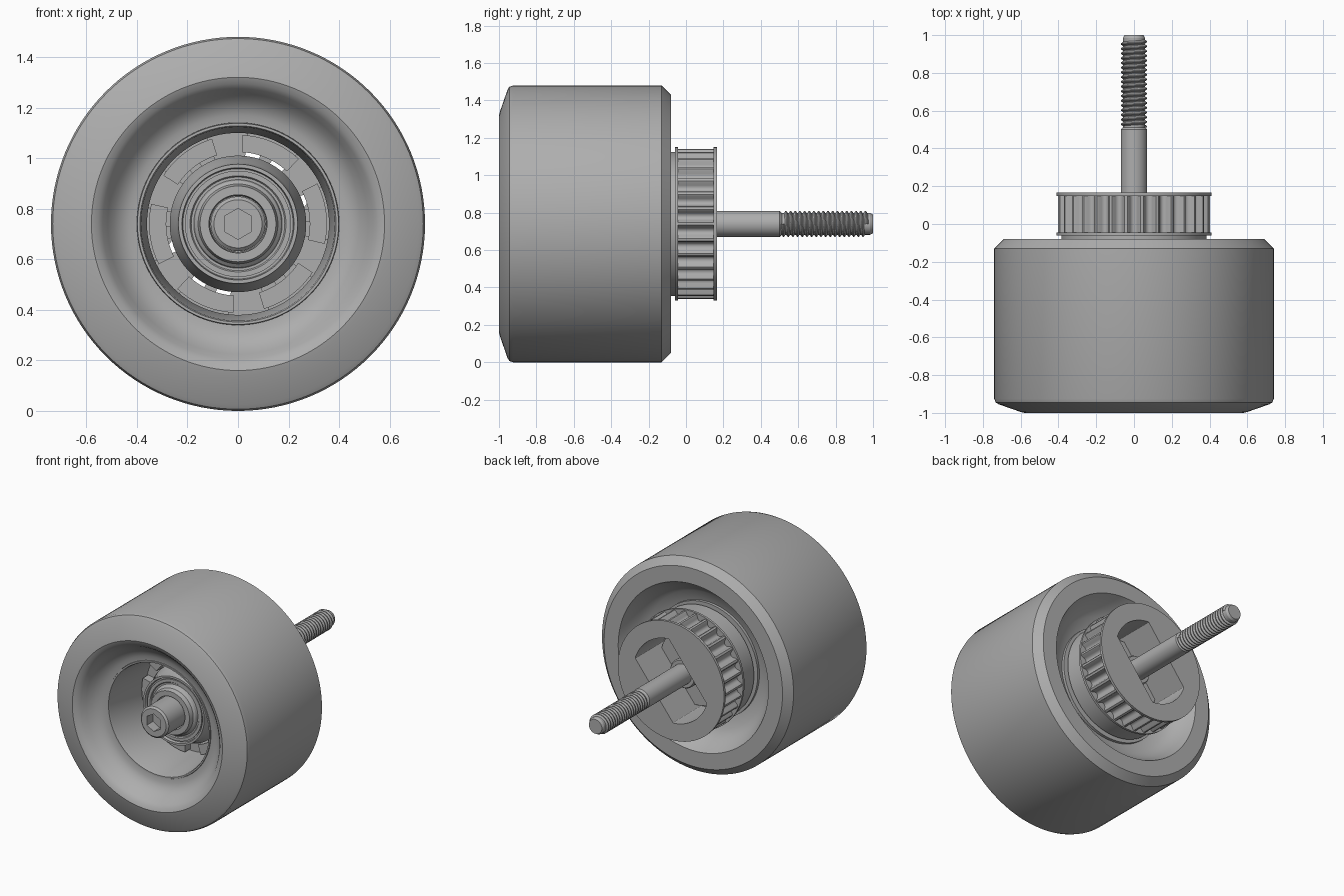
import bpy, bmesh
from math import sin, cos, pi, radians, tau

if "Cube" in bpy.data.objects:
    bpy.data.objects.remove(bpy.data.objects["Cube"])

AXLE_Z = 0.74
grey = bpy.data.materials.new("mid_grey")
grey.use_nodes = True
grey.diffuse_color = (0.42, 0.42, 0.42, 1)
grey.node_tree.nodes["Principled BSDF"].inputs["Base Color"].default_value = grey.diffuse_color


def finish(bm, name):
    bmesh.ops.remove_doubles(bm, verts=bm.verts, dist=1e-5)
    bmesh.ops.recalc_face_normals(bm, faces=bm.faces)
    mesh = bpy.data.meshes.new(name)
    bm.to_mesh(mesh)
    bm.free()
    mesh.materials.append(grey)
    mesh.shade_smooth()
    mesh.set_sharp_from_angle(angle=radians(28))
    obj = bpy.data.objects.new(name, mesh)
    bpy.context.collection.objects.link(obj)
    return obj


def point(bm, r, a, y):
    return bm.verts.new((r * cos(a), y, AXLE_Z + r * sin(a)))


def lathe(name, profile, closed=False, n=96):
    """Turn (radius, y) points about the axle."""
    bm = bmesh.new()
    rows = [[point(bm, r, tau * i / n, y) for i in range(n)] for r, y in profile]
    pairs = list(zip(rows, rows[1:])) + ([(rows[-1], rows[0])] if closed else [])
    for p, q in pairs:
        for i in range(n):
            j = (i + 1) % n
            bm.faces.new((p[i], p[j], q[j], q[i]))
    return finish(bm, name)


def prism(name, outer, inner, y0, y1, start=0, end=tau, n=360):
    """Solid between two radius functions of the angle, full ring or sector."""
    bm = bmesh.new()
    full = end - start > tau - 0.001
    loops = []
    for i in range(n if full else n + 1):
        a = start + (end - start) * i / n
        loops.append([point(bm, outer(a), a, y0), point(bm, outer(a), a, y1),
                      point(bm, inner(a), a, y1), point(bm, inner(a), a, y0)])
    pairs = list(zip(loops, loops[1:])) + ([(loops[-1], loops[0])] if full else [])
    for p, q in pairs:
        for k in range(4):
            m = (k + 1) % 4
            bm.faces.new((p[k], p[m], q[m], q[k]))
    if not full:
        bm.faces.new(loops[0])
        bm.faces.new(loops[-1])
    return finish(bm, name)


def circle(r):
    return lambda a: r


def slot(a):
    """Round bore with two parallel flats."""
    return min(0.29, 0.165 / max(abs(cos(a + radians(38))), 0.01))


def hexagon(a):
    return 0.053 / cos((a + pi / 6) % (pi / 3) - pi / 6)


def toothed(a):
    """Belt tooth outline: narrow lands with round grooves."""
    t = abs((a * 30 / tau) % 1 - 0.5) / 0.34
    return 0.402 - (0.036 * (1 - t * t) ** 0.5 if t < 1 else 0)


# Tyre with chamfered edges, soft front lip and rear recess
lathe("tyre", [(0.40, -0.87), (0.43, -0.873), (0.46, -0.885), (0.49, -0.908),
               (0.515, -0.94), (0.535, -0.97), (0.555, -0.99), (0.58, -1.0),
               (0.60, -0.995), (0.715, -0.955), (0.733, -0.945), (0.74, -0.925),
               (0.74, -0.13), (0.69, -0.08), (0.58, -0.08), (0.56, -0.12),
               (0.52, -0.18), (0.47, -0.22), (0.40, -0.24)], True, 128)

# Wheel core: outer wall, hub with bearing, spokes
lathe("core_wall", [(0.40, -0.86), (0.398, -0.875), (0.388, -0.875), (0.383, -0.86),
                    (0.36, -0.58), (0.36, -0.22), (0.40, -0.22)], True)
lathe("hub", [(0.07, -0.10), (0.265, -0.10), (0.27, -0.12), (0.27, -0.58),
              (0.245, -0.64), (0.236, -0.71), (0.222, -0.71), (0.218, -0.69),
              (0.07, -0.69)], True)
lathe("bearing", [(0.21, -0.68), (0.21, -0.70), (0.19, -0.70), (0.185, -0.693),
                  (0.175, -0.693), (0.17, -0.71), (0.158, -0.72), (0.15, -0.75),
                  (0.115, -0.75), (0.11, -0.68)], True)

# Six drive pins with spokes between them
for k in range(6):
    mid = radians(7 + 60 * k)
    half = radians(20)
    prism(f"drive_pin_{k + 1}", circle(0.352), circle(0.284), -0.56, -0.15,
          mid - half, mid + half, 16)
    prism(f"pin_tab_{k + 1}", circle(0.29), circle(0.26), -0.54, -0.2,
          mid - radians(5), mid + radians(5), 4)
    gap = mid + pi / 6
    prism(f"spoke_{k + 1}", circle(0.37), circle(0.26), -0.50, -0.25,
          gap - radians(13), gap + radians(13), 10)

# Drive pulley: collar, toothed body, two flanges
prism("pulley_collar", circle(0.385), slot, -0.20, -0.06)
prism("pulley_teeth", toothed, slot, -0.06, 0.155)
prism("pulley_front_flange", circle(0.41), slot, -0.06, -0.044)
prism("pulley_rear_flange", circle(0.41), slot, 0.148, 0.166)

# Axle bolt: head with hex socket, shank, spacer
lathe("bolt_head", [(0.095, -0.93), (0.108, -0.918), (0.108, -0.70), (0.07, -0.70)])
prism("bolt_socket", circle(0.095), hexagon, -0.93, -0.86, n=72)
lathe("socket_floor", [(0.08, -0.862), (0.0, -0.862)], n=24)
lathe("bolt_shank", [(0.0, -0.70), (0.07, -0.70), (0.07, 0.50), (0.058, 0.512),
                     (0.058, 0.985), (0.05, 1.0), (0.0, 1.0)], n=48)
lathe("spacer", [(0.07, -0.12), (0.10, -0.12), (0.10, 0.03), (0.093, 0.04),
                 (0.07, 0.04)], True, 48)

# Helical thread swept from one tooth
pitch = 0.025
bm = bmesh.new()
tooth = [bm.verts.new((r, 0, z * pitch)) for r, z in
         [(0.055, 0), (0.07, 0.4), (0.07, 0.6), (0.055, 1)]]
for a, b in zip(tooth, tooth[1:]):
    bm.edges.new((a, b))
mesh = bpy.data.meshes.new("bolt_thread")
bm.to_mesh(mesh)
bm.free()
mesh.materials.append(grey)
thread = bpy.data.objects.new("bolt_thread", mesh)
bpy.context.collection.objects.link(thread)
thread.location = (0, 0.503, AXLE_Z)
thread.rotation_euler = (-pi / 2, 0, 0)
screw = thread.modifiers.new("helix", "SCREW")
screw.axis = "Z"
screw.screw_offset = pitch
screw.iterations = 18
screw.steps = screw.render_steps = 32
screw.use_smooth_shade = False
screw.use_merge_vertices = True
screw.merge_threshold = 0.0001
screw.use_normal_calculate = True
